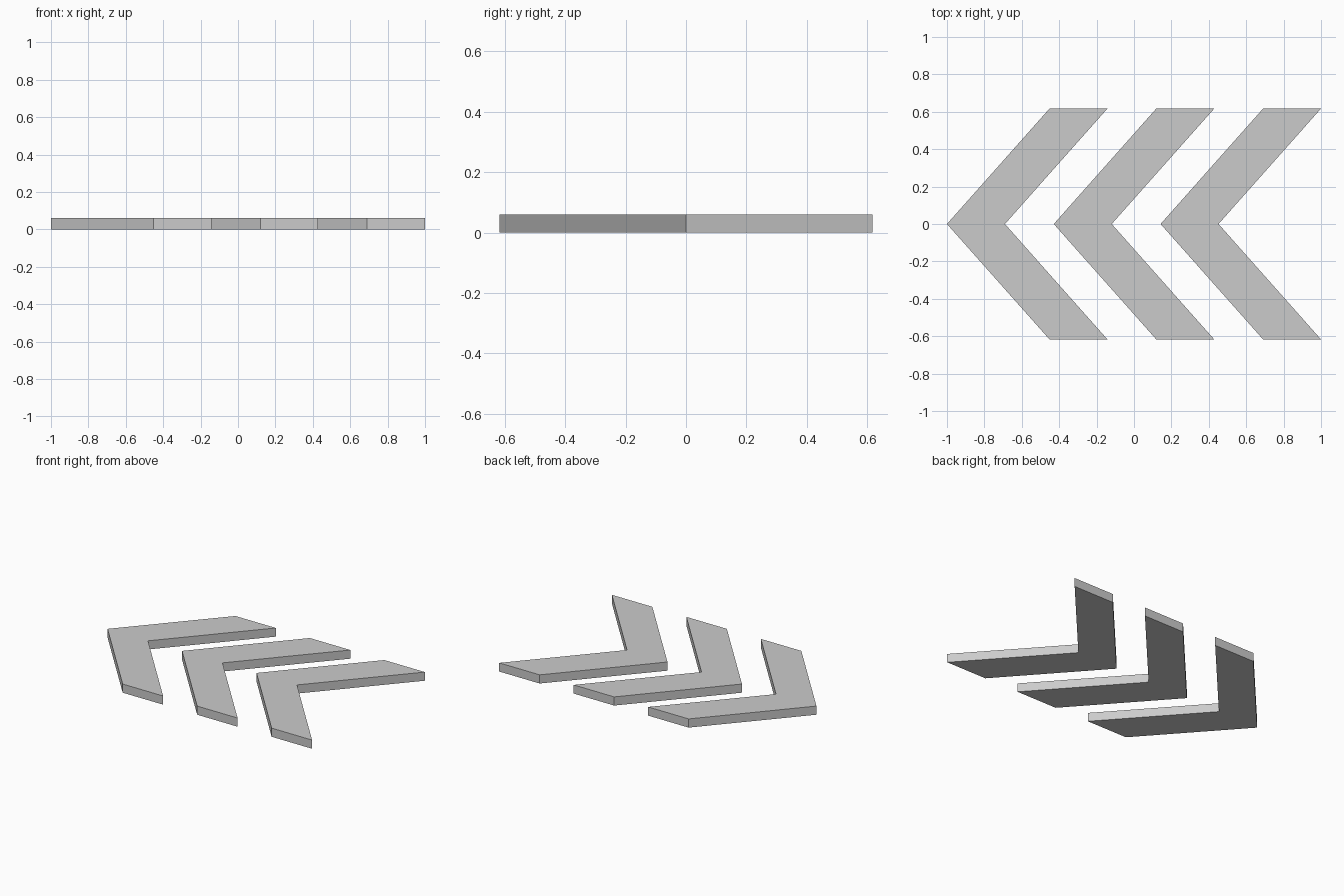
import bpy
import bmesh
from mathutils import Vector

if "Cube" in bpy.data.objects:
    bpy.data.objects.remove(bpy.data.objects["Cube"])

HALF_WIDTH = 0.617   # y reach of each arm
SWEEP = 0.548        # how far the arm tips trail the point
BAND = 0.31          # width of the band along x
HEIGHT = 0.06
PITCH = 0.571        # spacing between chevrons


def make_chevron(name, tip_x):
    profile = [
        (0, 0), (SWEEP, -HALF_WIDTH), (SWEEP + BAND, -HALF_WIDTH),
        (BAND, 0), (SWEEP + BAND, HALF_WIDTH), (SWEEP, HALF_WIDTH),
    ]
    bm = bmesh.new()
    face = bm.faces.new([bm.verts.new((x, y, 0)) for x, y in profile])
    # Extrude the flat arrow outline into a plate
    top = bmesh.ops.extrude_face_region(bm, geom=[face], use_keep_orig=True)
    verts = [g for g in top["geom"] if isinstance(g, bmesh.types.BMVert)]
    bmesh.ops.translate(bm, verts=verts, vec=Vector((0, 0, HEIGHT)))
    bmesh.ops.recalc_face_normals(bm, faces=bm.faces)
    mesh = bpy.data.meshes.new(name)
    bm.to_mesh(mesh)
    bm.free()
    obj = bpy.data.objects.new(name, mesh)
    obj.location.x = tip_x
    bpy.context.collection.objects.link(obj)


# Three identical chevrons in a row, pointing toward -x
for i, label in enumerate(("left", "middle", "right")):
    make_chevron(f"{label}_chevron", -1 + i * PITCH)
